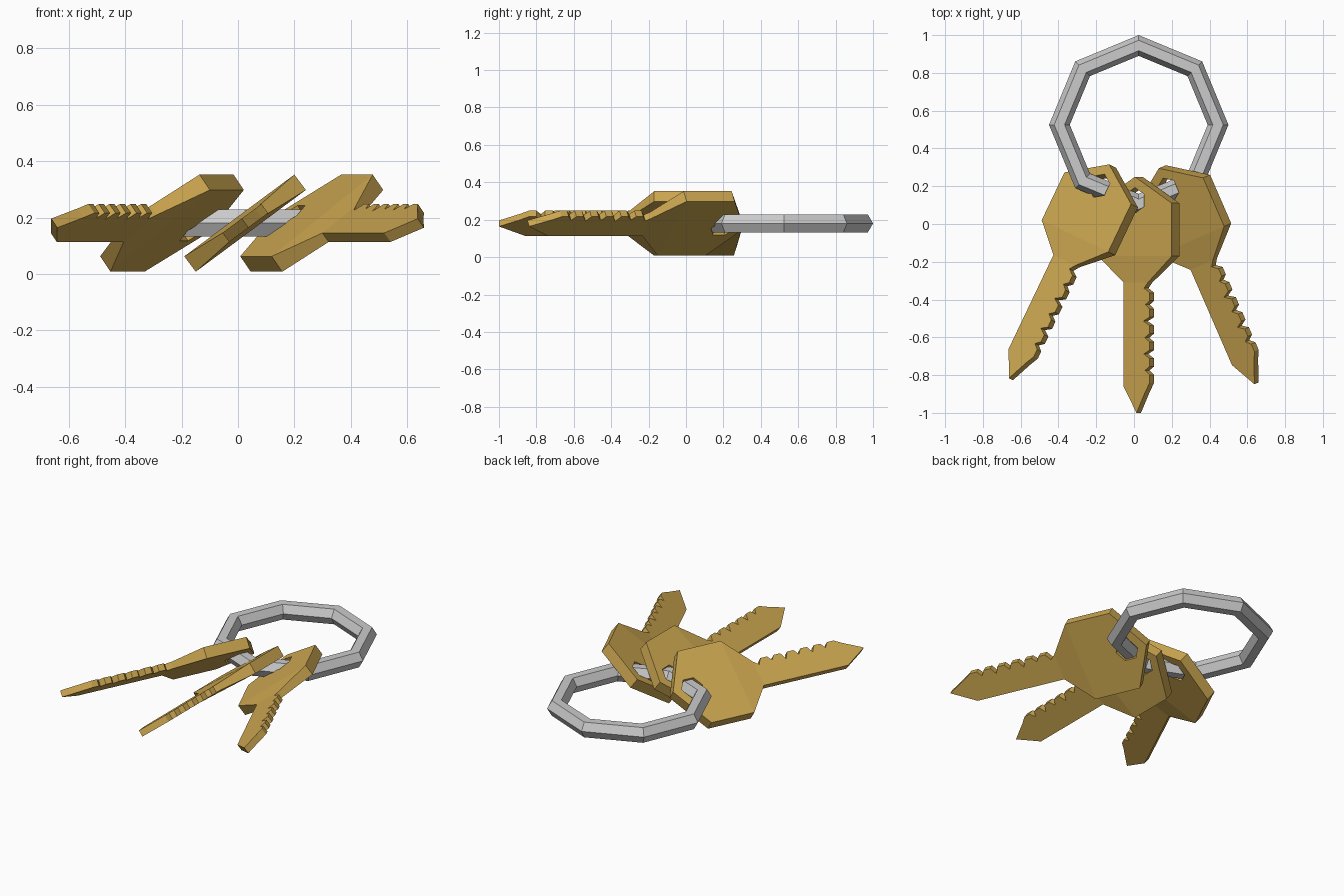
import bpy, bmesh
from math import radians, sin, cos

if "Cube" in bpy.data.objects:
    bpy.data.objects.remove(bpy.data.objects["Cube"])

RING_X, RING_Y, MID_Z = 0.025, 0.525, 0.18

brass = bpy.data.materials.new("brass")
brass.diffuse_color = (0.60, 0.38, 0.08, 1)
brass.use_nodes = True
brass.node_tree.nodes["Principled BSDF"].inputs["Base Color"].default_value = brass.diffuse_color

# Ring: eight-sided loop with a six-sided section
bpy.ops.mesh.primitive_torus_add(major_segments=8, minor_segments=6,
                                 major_radius=0.42, minor_radius=0.055,
                                 location=(RING_X, RING_Y, MID_Z),
                                 rotation=(0, 0, radians(90)))
bpy.context.object.name = "key_ring"


def key_mesh():
    bm = bmesh.new()
    cache = {}

    def vert(p):
        k = (round(p[0], 4), round(p[1], 4))
        if k not in cache:
            cache[k] = bm.verts.new((k[0], k[1] - RING_Y, 0))
        return cache[k]

    def face(points):
        bm.faces.new([vert(p) for p in points])

    # Head: two halves of a hexagon around a hexagonal hole
    for s in (1, -1):
        hole = [(s * 0.068 * sin(radians(60 * i)), 0.125 - 0.068 * cos(radians(60 * i)))
                for i in range(4)]
        half = hole + [(0, 0.25), (s * 0.243, 0.11), (s * 0.243, -0.17), (0, -0.17)]
        face(half if s > 0 else half[::-1])

    # Neck
    face([(0.243, -0.17), (0, -0.17), (-0.243, -0.17), (-0.085, -0.31), (0.075, -0.31)])

    # Blade with teeth along one edge
    blade = [(0.075, -0.31), (-0.085, -0.31), (-0.085, -0.86), (0, -1.0)]
    teeth = []
    for i, valley in enumerate((0.050, 0.058, 0.045, 0.055, 0.048, 0.056)):
        y = -0.34 - 0.087 * i
        teeth += [(valley, y), (0.087, y - 0.024), (0.087, y - 0.066)]
    teeth.append((0.06, -0.885))
    face(blade + teeth[::-1])

    # Thickness: the head is thicker than the blade
    bmesh.ops.recalc_face_normals(bm, faces=bm.faces[:])
    ret = bmesh.ops.extrude_face_region(bm, geom=bm.faces[:], use_keep_orig=True)
    top = {g for g in ret["geom"] if isinstance(g, bmesh.types.BMVert)}
    for v in bm.verts:
        t = 0.034 if v.co.y + RING_Y > -0.2 else 0.02
        v.co.z = t if v in top else -t
    bmesh.ops.recalc_face_normals(bm, faces=bm.faces[:])
    me = bpy.data.meshes.new("key")
    bm.to_mesh(me)
    bm.free()
    me.materials.append(brass)
    return me


# Three keys fanned around the ring, each rolled on its own axis
mesh = key_mesh()
for name, yaw, dx, dy in (("left_key", -25.5, -0.02, 0.03),
                          ("middle_key", 0, 0, 0),
                          ("right_key", 23.5, 0.015, 0.03)):
    ob = bpy.data.objects.new(name, mesh)
    bpy.context.collection.objects.link(ob)
    ob.location = (RING_X + dx, RING_Y + dy, MID_Z)
    ob.rotation_euler = (0, radians(-36.6), radians(yaw))
